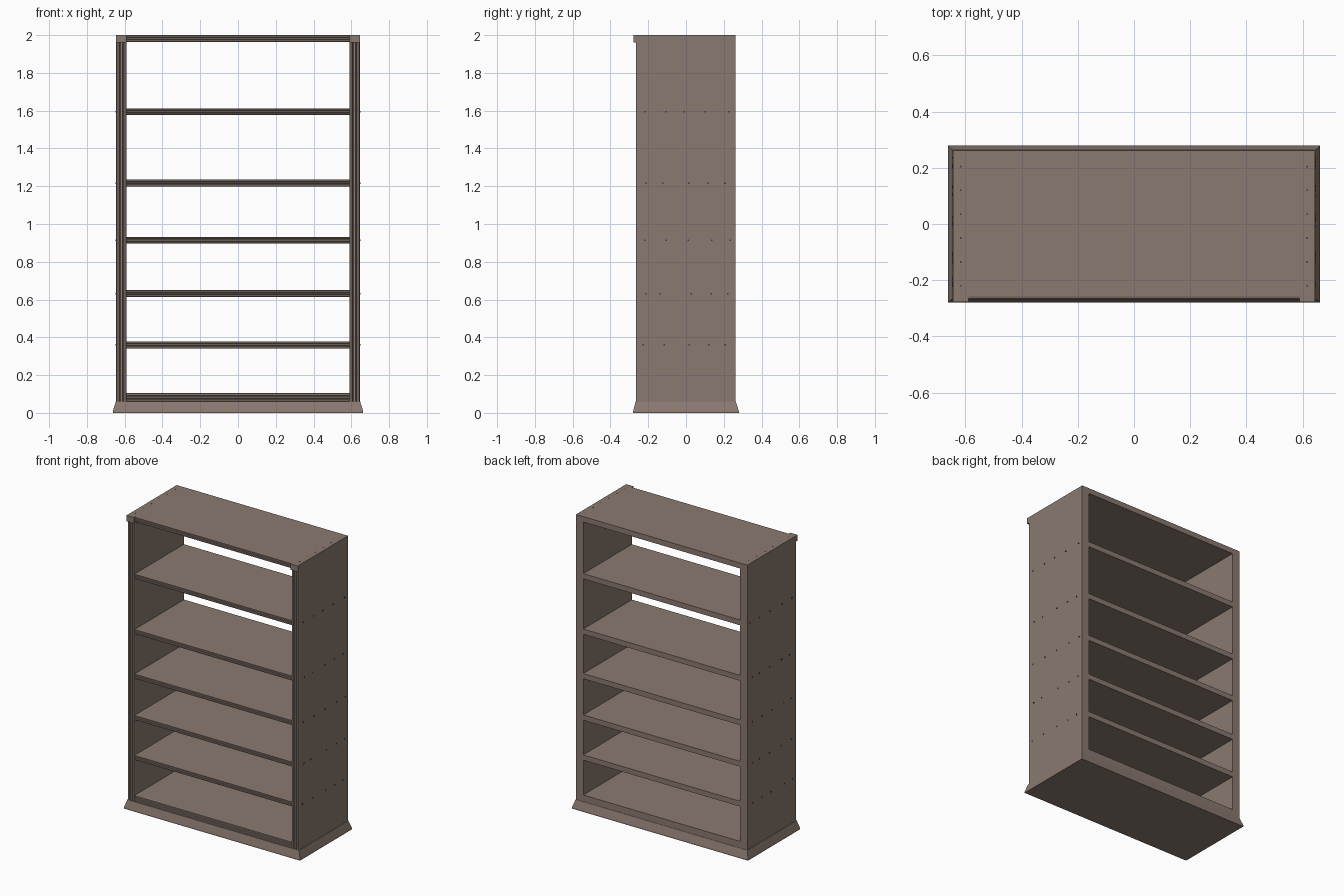
import bpy, bmesh, math, random
from mathutils import Vector

if "Cube" in bpy.data.objects:
    bpy.data.objects.remove(bpy.data.objects["Cube"])

random.seed(4)


def material(name, rgb):
    m = bpy.data.materials.new(name)
    m.diffuse_color = (*rgb, 1)
    m.use_nodes = True
    m.node_tree.nodes["Principled BSDF"].inputs["Base Color"].default_value = m.diffuse_color
    return m


wood = material("taupe wood", (0.255, 0.193, 0.163))
dark = material("dark nail", (0.06, 0.045, 0.038))


def finish(bm, name, mat):
    bmesh.ops.recalc_face_normals(bm, faces=bm.faces)
    me = bpy.data.meshes.new(name)
    bm.to_mesh(me)
    bm.free()
    me.materials.append(mat)
    ob = bpy.data.objects.new(name, me)
    bpy.context.collection.objects.link(ob)
    return ob


def prism(name, points, offset):
    """Extrude a closed planar outline of 3D points along an offset."""
    bm = bmesh.new()
    face = bm.faces.new([bm.verts.new(p) for p in points])
    new = bmesh.ops.extrude_face_region(bm, geom=[face])["geom"]
    verts = [v for v in new if isinstance(v, bmesh.types.BMVert)]
    bmesh.ops.translate(bm, verts=verts, vec=Vector(offset))
    return finish(bm, name, wood)


def beaded_outline(y_front, y_back, lo, hi, beads=3, depth=0.006):
    """Board outline (y, t) whose front edge is milled into beads."""
    pts = [(y_back, hi), (y_back, lo)]
    step = (hi - lo) / beads
    for i in range(beads):
        a = lo + i * step
        pts += [(y_front + depth, a), (y_front, a + step * 0.2),
                (y_front, a + step * 0.8)]
    return pts + [(y_front + depth, hi)]


FRONT, BACK = -0.265, 0.262
INNER, OUTER = 0.59, 0.645

# flared plinth
bm = bmesh.new()
rings = [(0, 0.663, -0.28, 0.28), (0.008, 0.663, -0.28, 0.28),
         (0.06, OUTER + 0.002, FRONT - 0.002, BACK + 0.002)]
loops = [[bm.verts.new(p) for p in ((-x, a, z), (x, a, z), (x, b, z), (-x, b, z))]
         for z, x, a, b in rings]
bm.faces.new(loops[0])
bm.faces.new(loops[-1])
for lo, hi in zip(loops, loops[1:]):
    for i in range(4):
        j = (i + 1) % 4
        bm.faces.new((lo[i], lo[j], hi[j], hi[i]))
finish(bm, "plinth", wood)

# beaded side panels and the end blocks of the top
for side, s in (("left", -1), ("right", 1)):
    prof = beaded_outline(FRONT, BACK, INNER, OUTER)
    prism(side + "_panel", [(s * t, y, 0.06) for y, t in prof], (0, 0, 1.9))
    block = [(INNER, -0.278), (OUTER, -0.278), (OUTER, BACK), (INNER, BACK)]
    prism(side + "_top_block", [(s * x, y, 1.96) for x, y in block], (0, 0, 0.04))

# shelves and top board with beaded front edges
shelf_heights = [0.36, 0.632, 0.914, 1.217, 1.594]
boards = [("bottom_shelf", 0.06, 0.105), ("top_board", 1.963, 2.0)]
boards += [("shelf_%d" % (i + 1), z - 0.018, z + 0.018)
           for i, z in enumerate(shelf_heights)]
for name, lo, hi in boards:
    prof = beaded_outline(FRONT, BACK, lo, hi)
    prism(name, [(-INNER, y, t) for y, t in prof], (2 * INNER, 0, 0))

# small nail heads on the sides and on the top ends
bm = bmesh.new()


def nail(x, y, z, size):
    made = bmesh.ops.create_cube(bm, size=1)["verts"]
    bmesh.ops.scale(bm, verts=made, vec=size)
    bmesh.ops.translate(bm, verts=made, vec=(x, y, z))


for s in (-1, 1):
    for z in shelf_heights:
        for y in (-0.21, -0.12, 0.01, 0.12, 0.22):
            nail(s * OUTER, y + random.uniform(-0.02, 0.02), z,
                 (0.005, 0.008, 0.008))
    for i in range(6):
        nail(s * 0.617, -0.22 + i * 0.085, 2.0 - 0.002, (0.006, 0.006, 0.006))
finish(bm, "nail_heads", dark)
